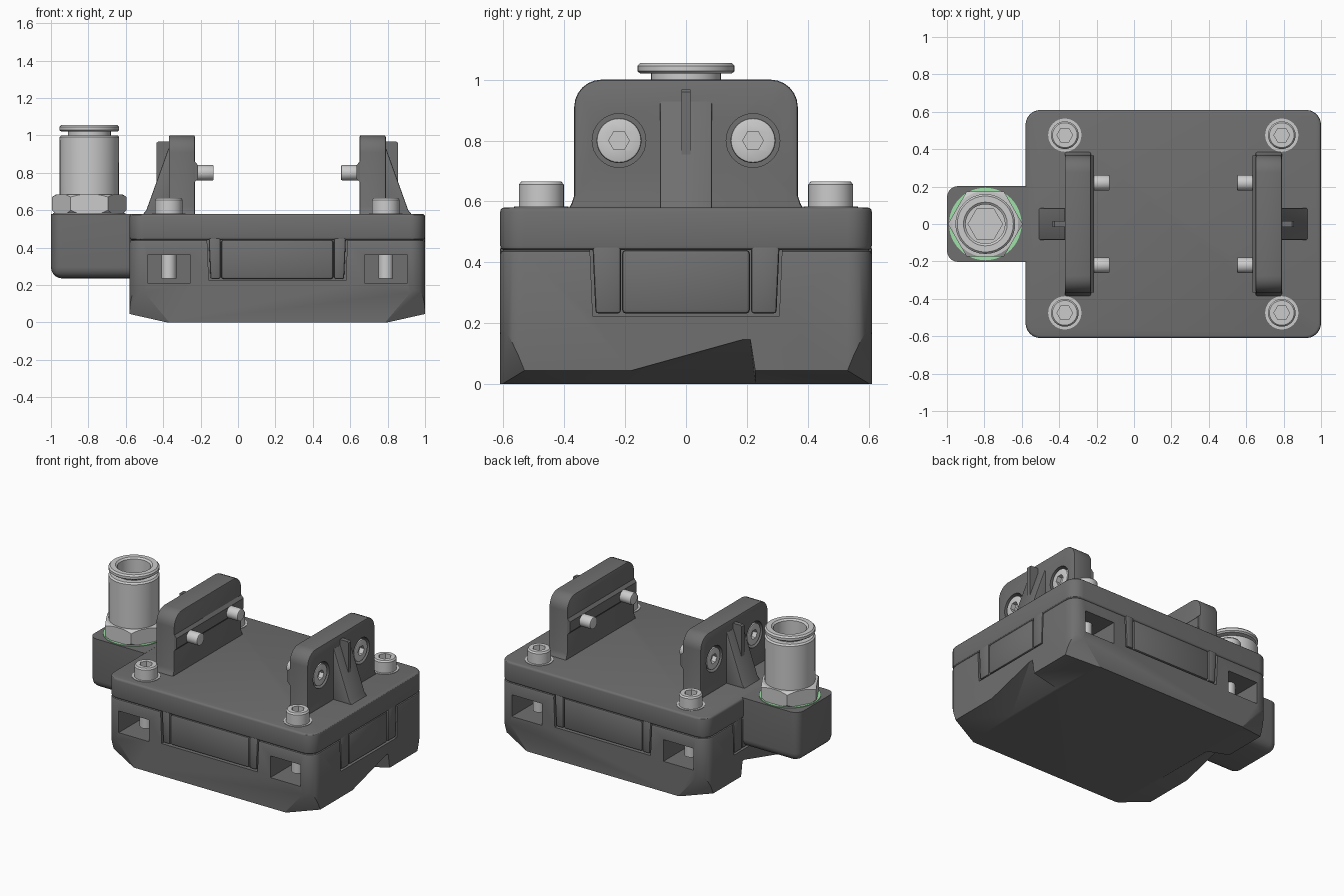
import bpy, bmesh, math
from mathutils import Vector

if "Cube" in bpy.data.objects:
    bpy.data.objects.remove(bpy.data.objects["Cube"])

CX = 0.21                      # x centre of the main housing
HX, HY = 0.79, 0.61            # its half sizes
MAP = {'z': lambda u, v, d: (u, v, d), 'y': lambda u, v, d: (u, d, v), 'x': lambda u, v, d: (d, u, v)}


def finish(name, bm):
    bmesh.ops.recalc_face_normals(bm, faces=bm.faces)
    me = bpy.data.meshes.new(name)
    bm.to_mesh(me)
    bm.free()
    ob = bpy.data.objects.new(name, me)
    bpy.context.collection.objects.link(ob)
    return ob


def apply(ob, mod):
    bpy.context.view_layer.objects.active = ob
    bpy.ops.object.modifier_apply(modifier=mod.name)


def bevel(ob, w, seg=2):
    m = ob.modifiers.new('bevel', 'BEVEL')
    m.width, m.segments, m.limit_method, m.angle_limit = w, seg, 'ANGLE', math.radians(32)
    apply(ob, m)
    return ob


def cut(ob, cutter, op='DIFFERENCE', keep=False):
    m = ob.modifiers.new('cut', 'BOOLEAN')
    m.operation, m.object, m.solver = op, cutter, 'EXACT'
    apply(ob, m)
    if not keep:
        bpy.data.objects.remove(cutter)
    return ob


def prism_bm(pts, axis, a, b):
    bm = bmesh.new()
    lo = [bm.verts.new(MAP[axis](u, v, a)) for u, v in pts]
    hi = [bm.verts.new(MAP[axis](u, v, b)) for u, v in pts]
    bm.faces.new(lo)
    bm.faces.new(hi)
    for i in range(len(pts)):
        j = (i + 1) % len(pts)
        bm.faces.new((lo[i], lo[j], hi[j], hi[i]))
    return bm


def prism(name, pts, axis, a, b):
    return finish(name, prism_bm(pts, axis, a, b))


def hull_bm(points):
    bm = bmesh.new()
    for p in points:
        bm.verts.new(p)
    bmesh.ops.convex_hull(bm, input=bm.verts[:])
    bmesh.ops.delete(bm, geom=[v for v in bm.verts if not v.link_faces], context='VERTS')
    bmesh.ops.dissolve_limit(bm, angle_limit=0.01, verts=bm.verts[:], edges=bm.edges[:])
    return bm


def rect(u0, u1, v0, v1):
    return [(u0, v0), (u1, v0), (u1, v1), (u0, v1)]


def arc(cu, cv, r, a0, a1, n=6):
    return [(cu + r * math.cos(math.radians(a0 + (a1 - a0) * i / n)),
             cv + r * math.sin(math.radians(a0 + (a1 - a0) * i / n))) for i in range(n + 1)]


def round_rect(u0, u1, v0, v1, r):
    return (arc(u1 - r, v1 - r, r, 0, 90) + arc(u0 + r, v1 - r, r, 90, 180) +
            arc(u0 + r, v0 + r, r, 180, 270) + arc(u1 - r, v0 + r, r, 270, 360))


def circle(u, v, r, n=32):
    return arc(u, v, r, 0, 360 - 360 / n, n - 1)


def lathe(name, profile, x, y, n=32):
    bm = bmesh.new()
    vs = [bm.verts.new((x + r, y, z)) for r, z in profile]
    es = [bm.edges.new(p) for p in zip(vs, vs[1:])]
    bmesh.ops.spin(bm, geom=vs + es, cent=(x, y, 0), axis=(0, 0, 1), angle=2 * math.pi, steps=n)
    bmesh.ops.remove_doubles(bm, verts=bm.verts, dist=1e-5)
    return finish(name, bm)


# Lower housing: rounded plan, sloped ends and clipped lower corners
bm = prism_bm(round_rect(CX - HX, CX + HX, -HY, HY, 0.08), 'z', 0, 0.44)
planes = []
for s in (-1, 1):
    planes.append((Vector((CX + s * 0.59, 0, 0)), Vector((s * 0.045, 0, -0.2))))
    for t in (-1, 1):
        a, b, c = (Vector((CX + s * p[0], t * p[1], p[2])) for p in
                   ((0.59, HY, 0.015), (HX, 0.53, 0.045), (0.67, HY, 0.11)))
        n = (b - a).cross(c - a)
        planes.append((a, n if n.z < 0 else -n))
for co, no in planes:
    bmesh.ops.bisect_plane(bm, geom=bm.verts[:] + bm.edges[:] + bm.faces[:], plane_co=co,
                           plane_no=no.normalized(), clear_outer=True)
    solid = hull_bm([v.co.copy() for v in bm.verts])
    bm.free()
    bm = solid
rim = [e for e in bm.edges if all(abs(v.co.z - 0.44) < 1e-4 for v in e.verts)]
bmesh.ops.bevel(bm, geom=rim, offset=0.012, segments=2, profile=0.5, affect='EDGES')
housing = finish('lower_housing', bm)

# Shallow slanted facets under both ends
for s in (-1, 1):
    cut(housing, finish('facet_cutter', hull_bm(
        [(CX + s * x, y, z) for x, y, z in ((0.59, -0.25, -0.01), (0.8, 0.21, 0.155), (0.8, 0.23, 0.03),
                                            (0.8, -0.24, 0.03), (0.59, 0.23, -0.01), (0.8, 0, -0.03))])))

# Side recesses holding a framed panel: axis, sign, centre, face distance, panel and frame half widths
for side, ax, s, c, face, pw, fw in (
        ('front', 'y', -1, CX, -HY, 0.30, 0.357), ('back', 'y', 1, CX, HY, 0.30, 0.357),
        ('right', 'x', 1, 0, CX + HX, 0.21, 0.297), ('left', 'x', -1, 0, CX - HX, 0.21, 0.297)):
    inner = face - s * 0.04
    g = 0.009
    notch = [(c - fw - g, 0.223), (c + fw + g, 0.223), (c + fw + g + 0.01, 0.46), (c - fw - g - 0.01, 0.46)]
    cut(housing, prism('notch_cutter', notch, ax, inner, face + s * 0.05))
    bevel(prism(side + '_panel', rect(c - pw, c + pw, 0.232, 0.441), ax, inner - s * 0.02, face), 0.013)
    for t in (-1, 1):
        leg = [(c + t * (pw + 0.004), 0.232), (c + t * fw, 0.232), (c + t * (fw + 0.01), 0.455), (c + t * (pw + 0.004), 0.455)]
        bevel(prism(side + '_lid_leg', leg, ax, inner - s * 0.02, face), 0.01)

# Nut pockets beside every corner screw
for s in (-1, 1):
    for t in (-1, 1):
        x = CX + s * 0.58
        cut(housing, prism('pocket_cutter', rect(x - 0.115, x + 0.115, 0.21, 0.36), 'y', t * 0.36, t * 0.7))

# Lid
lid = bevel(prism('lid', round_rect(CX - HX, CX + HX, -HY, HY, 0.08), 'z', 0.44, 0.58), 0.014, 3)

# Corner screws with hex sockets
for s in (-1, 1):
    for t in (-1, 1):
        x, y = CX + s * 0.58, t * 0.475
        screw = lathe('corner_screw', [(0, 0.56), (0.074, 0.56), (0.074, 0.655), (0.066, 0.665), (0, 0.665)], x, y)
        cut(screw, prism('socket_cutter', circle(x, y, 0.042, 6), 'z', 0.61, 0.7))
        prism('screw_collar', circle(x, y, 0.089), 'z', 0.57, 0.583)
        prism('screw_shaft', circle(x, y, 0.04, 20), 'z', 0.235, 0.57)

# Clamp walls, mirrored about the housing centre
wall_shape = ([(-0.39, 0.57), (-0.376, 0.592), (-0.367, 0.62)] + arc(-0.277, 0.91, 0.09, 180, 90) +
              arc(0.277, 0.91, 0.09, 90, 0) + [(0.367, 0.62), (0.376, 0.592), (0.39, 0.57)])
for s in (-1, 1):
    X = lambda d: CX + s * d
    wall = bevel(prism('clamp_wall', wall_shape, 'x', X(0.44), X(0.58)), 0.008)
    ridge = [(X(0.45), 0.74), (X(0.423), 0.77), (X(0.423), 0.84), (X(0.45), 0.87)]
    prism('wall_ridge', ridge, 'y', -0.365, 0.365)
    gusset = [(X(0.56), 0.57), (X(0.725), 0.57), (X(0.70), 0.60), (X(0.582), 0.93), (X(0.56), 0.93)]
    bevel(prism('gusset', gusset, 'y', -0.085, 0.085), 0.006)
    fin = [(X(0.56), 0.72), (X(0.645), 0.72), (X(0.645), 0.96), (X(0.635), 0.968), (X(0.56), 0.968)]
    prism('fin', fin, 'y', -0.015, 0.015)
    for t in (-1, 1):
        y, z = t * 0.22, 0.80
        cut(wall, prism('bore_cutter', circle(y, z, 0.088), 'x', X(0.52), X(0.62)))
        head = bevel(prism('clamp_screw', circle(y, z, 0.074), 'x', X(0.51), X(0.577)), 0.008)
        cut(head, prism('socket_cutter', circle(y, z, 0.034, 6), 'x', X(0.545), X(0.6)))
        bevel(prism('clamp_pin', circle(y, z, 0.041, 24), 'x', X(0.46), X(0.34)), 0.007)

# Port block on the left
bm = prism_bm(rect(-1.0, -0.57, -0.203, 0.203), 'z', 0.235, 0.58)
mids = [(e, (e.verts[0].co + e.verts[1].co) / 2) for e in bm.edges]
edges = [e for e, m in mids if m.x < -0.6 and m.z < 0.57]
bmesh.ops.bevel(bm, geom=edges, offset=0.06, segments=5, profile=0.5, affect='EDGES')
finish('port_block', bm)

# Push-in fitting: seal, hex nut, barrel with release collar
FX = -0.795
seal = prism('seal_ring', circle(FX, 0, 0.194, 48), 'z', 0.57, 0.584)
nut = prism('hex_nut', circle(FX, 0, 0.2, 6), 'z', 0.582, 0.685)
cut(nut, lathe('chamfer_cutter', [(0, 0.57), (0.17, 0.57), (0.2, 0.6), (0.2, 0.67), (0.168, 0.69), (0, 0.69)],
               FX, 0, 48), 'INTERSECT')
barrel = lathe('fitting_barrel', [
    (0, 0.595), (0.158, 0.595), (0.16, 0.99), (0.15, 1.0), (0.115, 1.0), (0.115, 1.02), (0.15, 1.02),
    (0.16, 1.028), (0.16, 1.045), (0.15, 1.055), (0.117, 1.055), (0.105, 1.045), (0.105, 0.74), (0, 0.74)], FX, 0)
socket = prism('fitting_bore_cutter', circle(FX, 0, 0.092, 6), 'z', 0.62, 0.8)
cut(nut, socket, keep=True)
cut(barrel, socket)

# Colours: green seal, dark moulded parts, plain metal left uncoloured
green = bpy.data.materials.new('seal_green')
green.diffuse_color = (0.35, 0.75, 0.4, 1)
green.use_nodes = True
green.node_tree.nodes["Principled BSDF"].inputs["Base Color"].default_value = green.diffuse_color
seal.data.materials.append(green)
dark = bpy.data.materials.new('dark_grey')
dark.diffuse_color = (0.16, 0.16, 0.16, 1)
dark.use_nodes = True
dark.node_tree.nodes["Principled BSDF"].inputs["Base Color"].default_value = dark.diffuse_color
for ob in bpy.data.objects:
    if any(k in ob.name for k in ('housing', 'panel', 'lid', 'wall', 'gusset', 'fin.', 'block')) or ob.name == 'fin':
        ob.data.materials.clear()
        ob.data.materials.append(dark)
    ob.select_set(True)

# Smooth shading with sharp edges kept
bpy.context.view_layer.objects.active = lid
bpy.ops.object.shade_smooth_by_angle(angle=math.radians(30))
